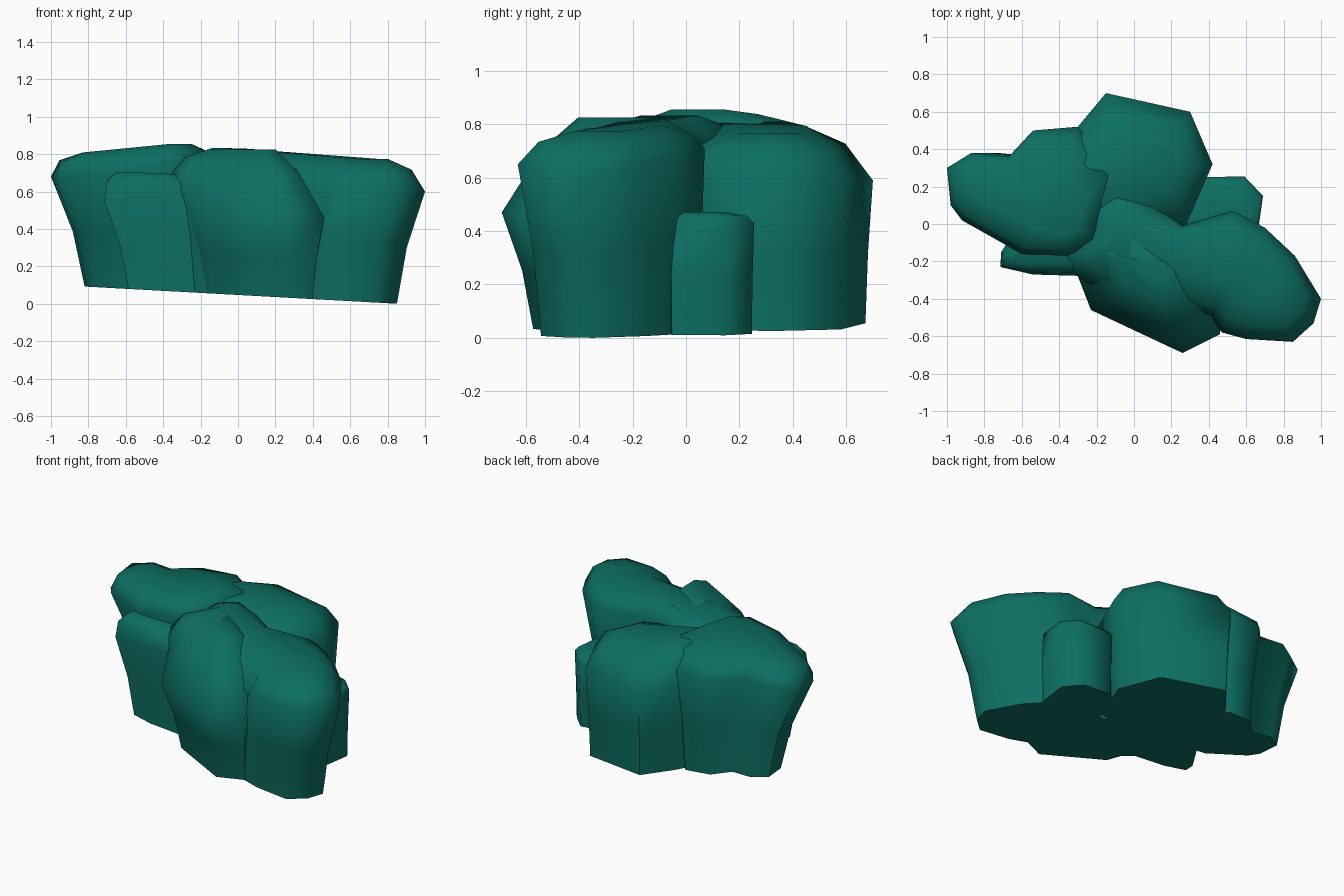
import bpy, bmesh, math
from mathutils import Vector

if "Cube" in bpy.data.objects:
    bpy.data.objects.remove(bpy.data.objects["Cube"], do_unlink=True)

leaf = bpy.data.materials.new("teal_green")
leaf.use_nodes = True
leaf.diffuse_color = (0.004, 0.16, 0.125, 1)
bsdf = next(n for n in leaf.node_tree.nodes if n.type == 'BSDF_PRINCIPLED')
bsdf.inputs["Base Color"].default_value = leaf.diffuse_color
bsdf.inputs["Roughness"].default_value = 0.9


def nearest_on_ridge(p, a, b):
    """Closest point (in plan) on the crest line."""
    d = (b - a).xy
    t = (p - a).xy.dot(d) / d.length_squared
    return a.lerp(b, min(1, max(0, t)))


def ground(x):
    """The underside is a gently tilted plane."""
    return max(0, 0.047 - 0.055 * x)


def lump(name, outline, ridge, centre, taper, round_out):
    """Foliage mass: tapered foot, waist, widest girth, shoulder, flat crest."""
    girth = [Vector(p) for p in outline]
    crest = [Vector(p) for p in ridge]
    middle = Vector((*centre, 0))
    rings = [[], [], girth, [], []]
    for p in girth:
        top = nearest_on_ridge(p, *crest)
        foot = middle.lerp(p, taper)
        foot.z = ground(foot.x)
        waist = foot.lerp(p, 0.35)
        waist.z = foot.z + (p.z - foot.z) * 0.5
        shoulder = top.lerp(p, round_out)
        shoulder.z = p.z + (top.z - p.z) * 0.67
        crown = top.lerp(p, round_out / 2)
        crown.z = top.z
        for ring, point in zip((0, 1, 3, 4), (foot, waist, shoulder, crown)):
            rings[ring].append(point)
    bm = bmesh.new()
    loops = [[bm.verts.new(p) for p in ring] for ring in rings]
    bm.faces.new(loops[0][::-1])
    bm.faces.new(loops[-1])
    for low, high in zip(loops, loops[1:]):
        for i in range(len(girth)):
            bm.faces.new((low[i - 1], low[i], high[i], high[i - 1]))
    bmesh.ops.recalc_face_normals(bm, faces=bm.faces)
    mesh = bpy.data.meshes.new(name)
    bm.to_mesh(mesh)
    bm.free()
    mesh.materials.append(leaf)
    obj = bpy.data.objects.new(name, mesh)
    bpy.context.collection.objects.link(obj)
    bpy.ops.object.select_all(action='DESELECT')
    obj.select_set(True)
    bpy.context.view_layer.objects.active = obj
    bpy.ops.object.shade_smooth_by_angle(angle=math.radians(62))


# Side mass reaching out to -x
lump("side_foliage",
     [(-1, .3, .68), (-.98, .1, .67), (-.92, .02, .68), (-.6, -.16, .71),
      (-.36, -.17, .76), (-.2, -.1, .7), (-.1, .3, .7), (-.3, .52, .7),
      (-.54, .5, .7), (-.67, .36, .7), (-.87, .38, .7)],
     [(-.7, .18, .81), (-.36, .03, .855)], (-.4, .38), 0.7, 0.85)

# Tall mass at the back
lump("back_foliage",
     [(-.5, .2, .6), (-.25, -.15, .6), (.28, 0, .62), (.42, .32, .62),
      (.3, .6, .6), (-.15, .7, .59), (-.3, .52, .62)],
     [(-.2, .27, .81), (.15, .32, .765)], (0, .3), 0.93, 0.75)

# Ridge running out to the front corner at +x
lump("ridge_foliage",
     [(-.36, -.18, .69), (-.3, -.28, .66), (-.15, -.38, .62), (.42, -.49, .6),
      (.47, -.58, .6), (.6, -.615, .65), (.85, -.63, .65), (.96, -.53, .64),
      (1, -.4, .6), (.86, -.17, .66), (.7, -.02, .68), (.53, .07, .71),
      (.26, -.01, .7), (.1, .1, .72), (-.12, .19, .73), (-.26, .09, .72),
      (-.25, -.03, .72)],
     [(.0, -.04, .832), (.67, -.28, .775)], (0, -.05), 0.85, 0.78)

# Bulge sloping down from the crest to the front
lump("front_bulge",
     [(-.36, -.18, .66), (-.3, -.28, .6), (-.23, -.46, .47), (.26, -.69, .47),
      (.46, -.59, .46), (.45, -.2, .5), (0, .05, .6)],
     [(-.02, -.14, .825), (.08, -.27, .825)], (.2, -.2), 0.76, 0.64)

# Low clump at the front on the -x side
lump("front_side_clump",
     [(-.71, -.15, .58), (-.715, -.23, .55), (-.54, -.27, .57), (-.2, -.28, .57),
      (-.1, -.05, .6), (-.3, .2, .6), (-.55, .1, .6)],
     [(-.6, -.17, .705), (-.3, -.15, .69)], (-.1, -.2), 0.79, 0.88)

# Small clump filling the gap at +x
lump("gap_clump",
     [(.38, .25, .43), (.2, .05, .44), (.4, -.1, .45), (.66, -.06, .45),
      (.69, .15, .44), (.59, .255, .43)],
     [(.42, .06, .472), (.58, .06, .472)], (.45, .08), 0.95, 0.85)
